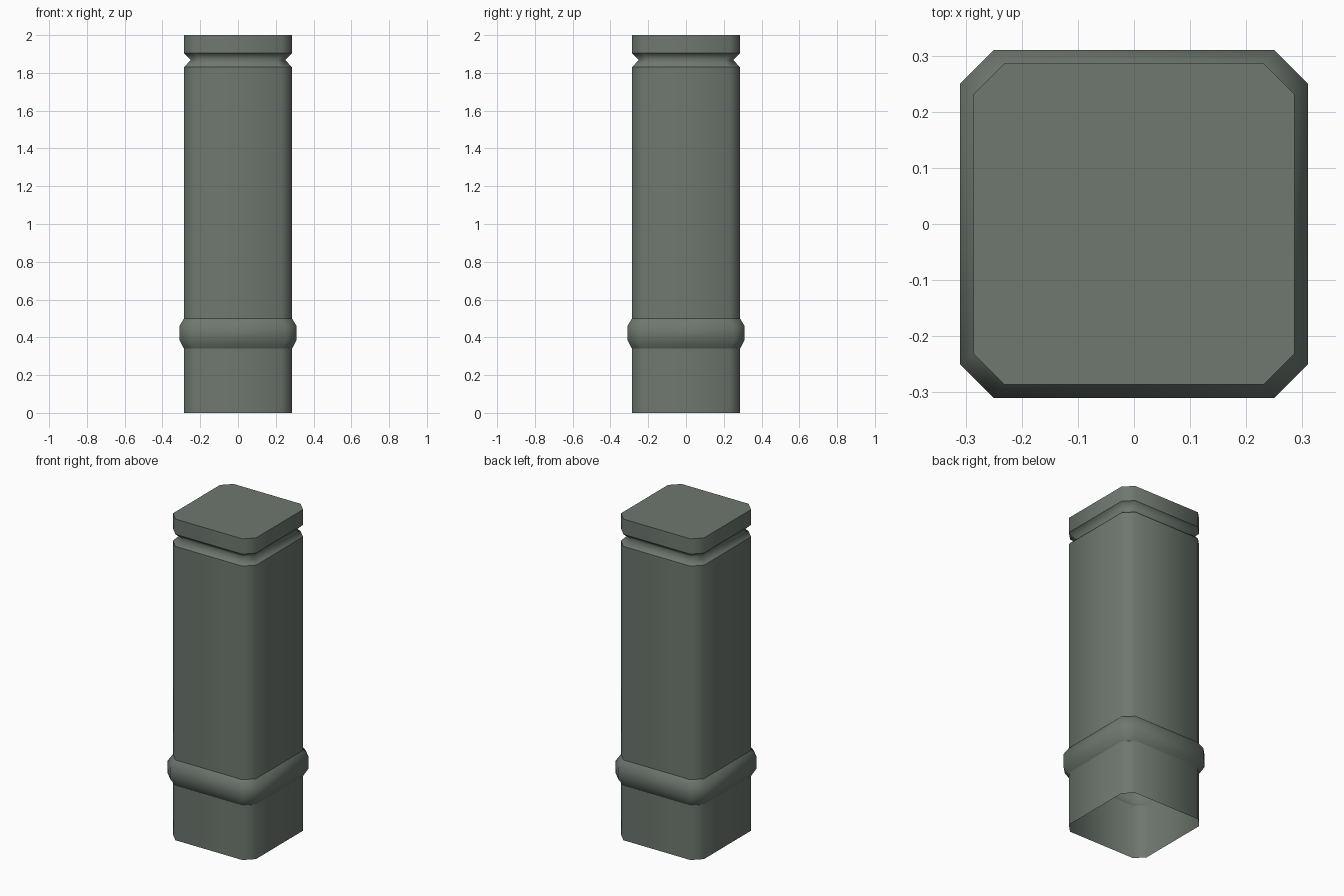
import bpy, bmesh

if "Cube" in bpy.data.objects:
    bpy.data.objects.remove(bpy.data.objects["Cube"])

# Single painted-metal colour
paint = bpy.data.materials.new("grey_green_paint")
paint.diffuse_color = (0.156, 0.188, 0.160, 1)
paint.use_nodes = True
paint.node_tree.nodes["Principled BSDF"].inputs["Base Color"].default_value = paint.diffuse_color

# Vertical profile: (half width, height, crisp edge loop)
profile = [
    (0.286, 0.00, True),
    (0.286, 0.34, True),    # collar start
    (0.310, 0.385, False),
    (0.310, 0.46, False),
    (0.286, 0.50, True),    # collar end
    (0.286, 1.83, True),    # groove start
    (0.250, 1.868, False),
    (0.286, 1.905, True),   # groove end
    (0.286, 2.00, True),
]
CORNER = 0.808  # where the corner chamfer begins, as a share of half width


def chamfered_square(bm, r, z):
    c = r * CORNER
    pts = []
    x1, y1, x2, y2 = r, -c, r, c
    for _ in range(4):
        pts += [(x1, y1), (x2, y2)]
        x1, y1, x2, y2 = -y1, x1, -y2, x2   # quarter turn
    return [bm.verts.new((x, y, z)) for x, y in pts]


# Hollow post, open underneath, closed on top
bm = bmesh.new()
loops = [chamfered_square(bm, r, z) for r, z, _ in profile]
for a, b in zip(loops, loops[1:]):
    for i in range(8):
        j = (i + 1) % 8
        bm.faces.new((a[i], a[j], b[j], b[i]))
bm.faces.new(loops[-1])
for f in bm.faces:
    f.smooth = True
for loop, (_, _, crisp) in zip(loops, profile):
    for i in range(8):
        bm.edges.get((loop[i], loop[(i + 1) % 8])).smooth = not crisp

mesh = bpy.data.meshes.new("bollard_post")
bm.to_mesh(mesh)
bm.free()
mesh.materials.append(paint)
post = bpy.data.objects.new("bollard_post", mesh)
bpy.context.collection.objects.link(post)
